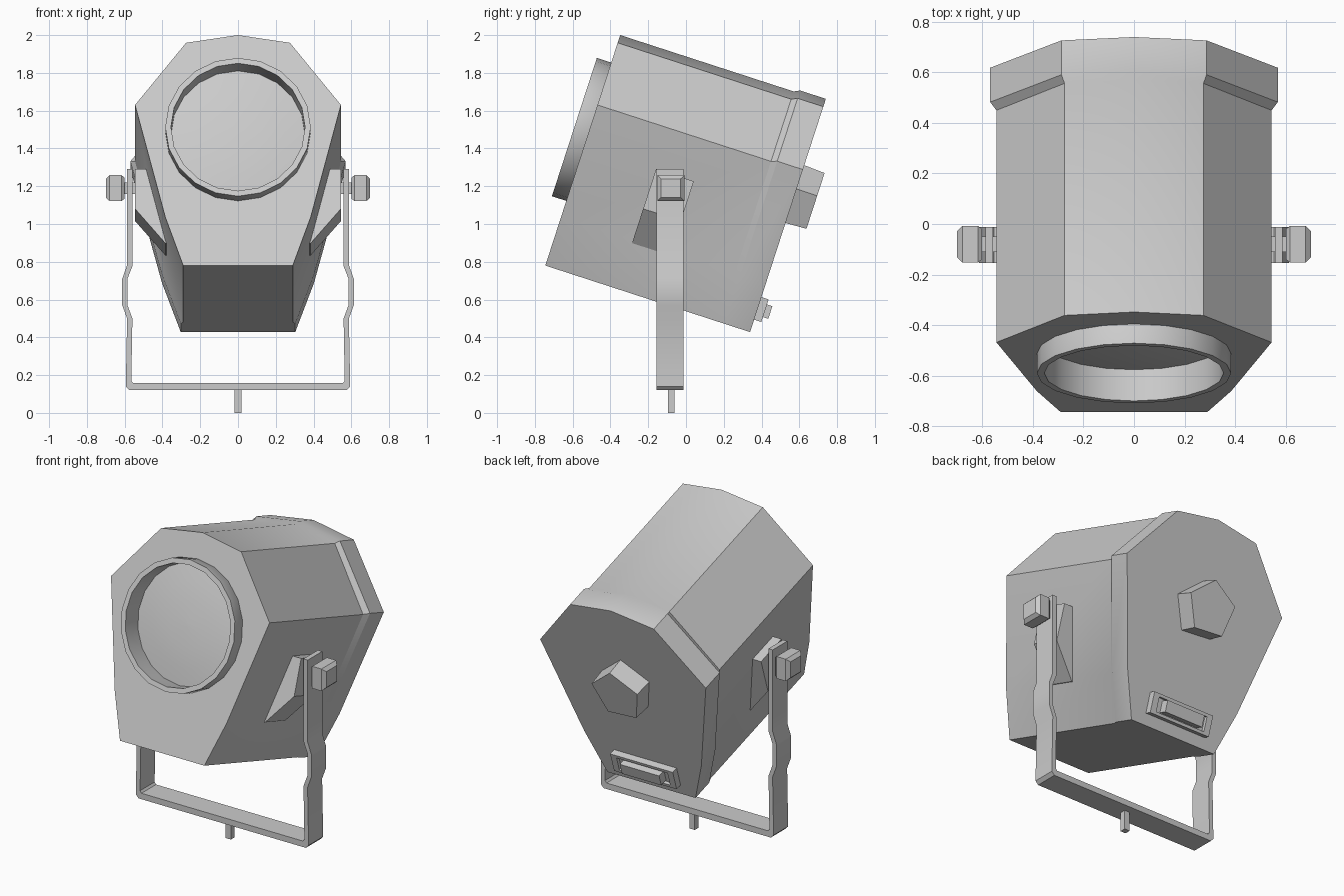
import bpy, bmesh
from math import cos, sin, pi, radians
from mathutils import Matrix, Vector

if "Cube" in bpy.data.objects:
    bpy.data.objects.remove(bpy.data.objects["Cube"], do_unlink=True)

grey = bpy.data.materials.new("light_grey")
grey.use_nodes = True
colour = (0.6, 0.6, 0.6, 1)
grey.diffuse_color = colour
grey.node_tree.nodes["Principled BSDF"].inputs["Base Color"].default_value = colour

# Housing frame: y runs back along the lamp axis, z up the front face
TILT = Matrix.Translation((0, -0.745, 0.78)) @ Matrix.Rotation(radians(-18), 4, 'X')
LEVEL = Matrix.Identity(4)


def loft(name, rings, frame=LEVEL, angle=30):
    """Skin a row of equal point rings and cap both ends."""
    bm = bmesh.new()
    rows = [[bm.verts.new(frame @ Vector(p)) for p in ring] for ring in rings]
    n = len(rows[0])
    for a, b in zip(rows, rows[1:]):
        for i in range(n):
            j = (i + 1) % n
            bm.faces.new((a[i], a[j], b[j], b[i]))
    bm.faces.new(rows[0])
    bm.faces.new(rows[-1])
    bmesh.ops.recalc_face_normals(bm, faces=bm.faces)
    mesh = bpy.data.meshes.new(name)
    bm.to_mesh(mesh)
    bm.free()
    mesh.materials.append(grey)
    obj = bpy.data.objects.new(name, mesh)
    bpy.context.collection.objects.link(obj)
    shade(obj, angle)
    return obj


def shade(obj, angle):
    bpy.ops.object.select_all(action='DESELECT')
    obj.select_set(True)
    bpy.context.view_layer.objects.active = obj
    bpy.ops.object.shade_smooth_by_angle(angle=radians(angle))


def circle(r, y, z=0.745, n=20, turn=0.0):
    return [(r * cos(turn + 2 * pi * i / n), y, z + r * sin(turn + 2 * pi * i / n))
            for i in range(n)]


def rect_y(hx, hz, y, z):
    return [(-hx, y, z - hz), (hx, y, z - hz), (hx, y, z + hz), (-hx, y, z + hz)]


def rect_x(x, hy, hz, y=-0.08, z=1.19):
    return [(x, y - hy, z - hz), (x, y + hy, z - hz), (x, y + hy, z + hz), (x, y - hy, z + hz)]


def mirrored(points):
    return [(-x, z) for x, z in reversed(points)]


# Faceted housing with a flared rear rim
half = [(0.29, 0), (0.385, 0.27), (0.545, 0.894), (0.275, 1.24)]
outline = half + [(0, 1.283)] + mirrored(half)
rings = [[(x * sx, y, z * sz) for x, z in outline]
         for y, sx, sz in ((0, 1, 1), (0.966, 1, 1), (0.997, 1.045, 1.012), (1.14, 1.045, 1.012))]
housing = loft("housing", rings, TILT)

# Round opening in the front
cutter = loft("opening_cutter", [circle(0.36, -0.1), circle(0.36, 0.07)], TILT)
cutter.hide_render = True
cut = housing.modifiers.new("opening", 'BOOLEAN')
cut.operation = 'DIFFERENCE'
cut.solver = 'EXACT'
cut.object = cutter
bpy.context.view_layer.objects.active = housing
bpy.ops.object.modifier_apply(modifier=cut.name)
bpy.data.objects.remove(cutter, do_unlink=True)
shade(housing, 44)

# Lens tube and gently domed lens
tube = [(0.362, 0.065), (0.385, 0.01), (0.385, -0.08), (0.355, -0.08), (0.355, 0.06)]
loft("lens_tube", [circle(r, y) for r, y in tube], TILT)
dome = [(0.358, 0.066), (0.356, 0.05), (0.25, 0.035), (0.13, 0.026), (0.01, 0.023)]
loft("lens", [circle(r, y) for r, y in dome], TILT)

# Five-sided knob on the back
loft("rear_knob", [circle(r, y, 0.755, 5, radians(14))
                   for r, y in ((0.175, 1.13), (0.168, 1.255))], TILT)

# Rear latch: recessed frame with a raised handle
loft("latch_frame", [rect_y(hx, hz, y, 0.132) for hx, hz, y in
                     ((0.215, 0.063, 1.13), (0.215, 0.063, 1.18),
                      (0.175, 0.045, 1.18), (0.175, 0.045, 1.16))], TILT)
loft("latch_handle", [rect_y(0.135, 0.035, y, 0.132) for y in (1.15, 1.21)], TILT)

# Side mounts, pivots and clamp knobs
wedge = [(0.44, 0.667), (0.545, 0.667), (0.545, 0.446), (0.385, 0.255), (0.35, 0.255)]
for side, s in (("left", 1), ("right", -1)):
    loft(side + "_mount", [[(s * x, y, z) for x, z in wedge] for y in (0.4, 0.61)], TILT)
    loft(side + "_pivot", [rect_x(s * x, 0.03, 0.03) for x in (0.5, 0.62)])
    loft(side + "_clamp_knob", [rect_x(s * x, h, h * 0.95) for x, h in
                                ((0.602, 0.06), (0.617, 0.072), (0.68, 0.072), (0.7, 0.052))])

# Bent strap yoke
outer = [(0.588, 1.29), (0.588, 0.78), (0.613, 0.71), (0.613, 0.57),
         (0.587, 0.5), (0.594, 0.14), (0.575, 0.12)]
inner = [(0.555, 0.157), (0.565, 0.17), (0.559, 0.5), (0.585, 0.57),
         (0.585, 0.71), (0.558, 0.78), (0.558, 1.29)]
strap = outer + mirrored(outer) + mirrored(inner) + inner
loft("yoke", [[(x, y, z) for x, z in strap] for y in (-0.155, -0.012)])

# Mounting pin under the yoke
loft("mounting_pin", [[(0.018 * a, -0.078 + 0.018 * b, z)
                       for a, b in ((-1, -1), (1, -1), (1, 1), (-1, 1))] for z in (0, 0.13)])
